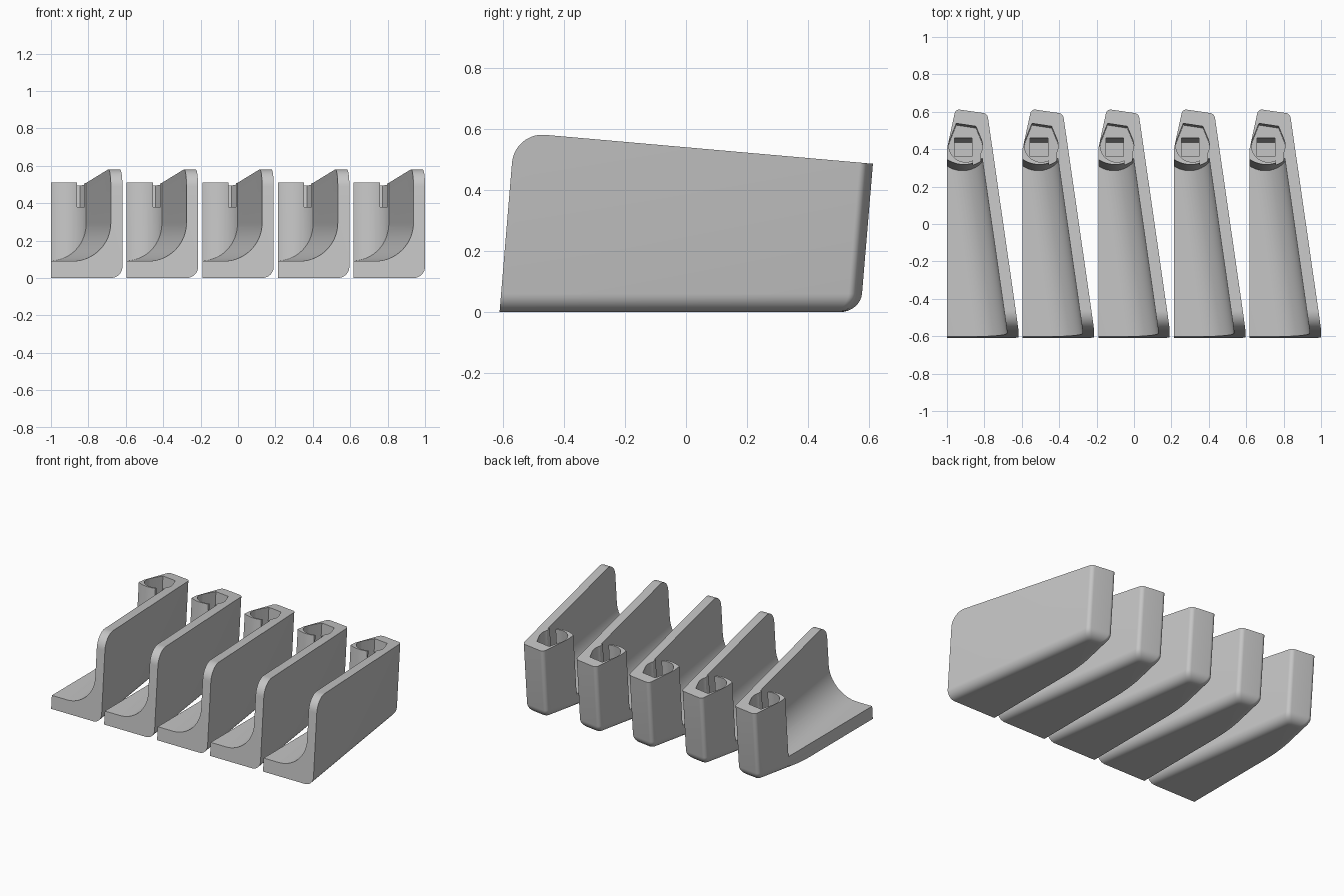
import bpy, bmesh, math
from mathutils import Vector

if "Cube" in bpy.data.objects:
    bpy.data.objects.remove(bpy.data.objects["Cube"])

LEAN = 0.084          # backward lean of all upright surfaces
TAPER = -0.143        # x drift of the wall per unit of depth
STEP = 0.4045         # spacing of the row


def lean(p):
    return (p[0], p[1] + LEAN * p[2], p[2])


def loft(name, loops):
    """Closed solid through matching loops of 3D points."""
    bm = bmesh.new()
    rings = [[bm.verts.new(p) for p in loop] for loop in loops]
    n = len(rings[0])
    for a, b in zip(rings, rings[1:]):
        for i in range(n):
            j = (i + 1) % n
            bm.faces.new((a[i], a[j], b[j], b[i]))
    bm.faces.new(rings[0][::-1])
    bm.faces.new(rings[-1])
    bmesh.ops.recalc_face_normals(bm, faces=bm.faces)
    mesh = bpy.data.meshes.new(name)
    bm.to_mesh(mesh)
    bm.free()
    obj = bpy.data.objects.new(name, mesh)
    bpy.context.collection.objects.link(obj)
    return obj


def column(name, outline, z0, z1):
    return loft(name, [[lean((x, y, z)) for x, y in outline] for z in (z0, z1)])


def fillet(a, p, b, r, n=8):
    """Arc points replacing corner p between a and b."""
    a, p, b = Vector(a), Vector(p), Vector(b)
    u, v = (a - p).normalized(), (b - p).normalized()
    half = u.angle(v) / 2
    t = r / math.tan(half)
    c = p + (u + v).normalized() * (r / math.sin(half))
    s, e = (p + u * t - c).normalized(), (p + v * t - c).normalized()
    w = s.angle(e)
    return [tuple(c + (s * math.sin(w * (1 - i / n)) + e * math.sin(w * i / n)) * (r / math.sin(w)))
            for i in range(n + 1)]


def combine(obj, tool, op):
    mod = obj.modifiers.new(op, 'BOOLEAN')
    mod.operation, mod.solver, mod.object = op, 'EXACT', tool
    bpy.context.view_layer.objects.active = obj
    bpy.ops.object.modifier_apply(modifier=mod.name)
    bpy.data.objects.remove(tool)


def meet(l1, l2):
    """Intersection of two lines given as (point, direction)."""
    (p, d), (q, e) = l1, l2
    k = ((q[0] - p[0]) * e[1] - (q[1] - p[1]) * e[0]) / (d[0] * e[1] - d[1] * e[0])
    return (p[0] + k * d[0], p[1] + k * d[1])


def plan(inset):
    """Plan outline; the outer, rear and slanted sides move inwards."""
    def line(a, b, d):
        a, b = Vector(a), Vector(b)
        t = (b - a).normalized()
        return (a + Vector((t.y, -t.x)) * d, t)
    left = line((0, 0.3), (0, -0.8), 0)
    front = line((0, -0.8), (0.5, -0.8), 0)
    right = line((0.382, -0.61), (0.382 + TAPER * 1.13, 0.52), -inset)
    back = line((0.203, 0.551), (0.053, 0.573), -inset)
    slant = line((0.043, 0.56), (0, 0.36), -inset)
    lines = [left, front, right, back, slant]
    c = [meet(lines[i], lines[(i + 1) % 5]) for i in range(5)]
    return [c[0], c[1]] + fillet(c[1], c[2], c[3], 0.03) + fillet(c[2], c[3], c[4], 0.025) + [c[4]]


# main body: leaning plan with a rounded bottom edge
R = 0.06
loops = []
for i in range(9):
    a = math.radians(90 * i / 8)
    z = R * (1 - math.cos(a))
    loops.append([lean((x, y, z)) for x, y in plan(R * (1 - math.sin(a)))])
loops.append([lean((x, y, 0.8)) for x, y in plan(0)])
body = loft("holder", loops)

# side silhouette: leaning front, rounded top corner, sloping top
corner = (-0.561, 0.589)
bottom, rear = (-0.61 - LEAN * 0.1, -0.1), (0.8, 0.469)
side = [(0.8, -0.1), bottom] + fillet(bottom, corner, rear, 0.1, 14) + [rear]
combine(body, loft("silhouette", [[(x, y, z) for y, z in side] for x in (-0.3, 0.8)]), 'INTERSECT')

# channel beside the wall, curving up from the floor
arc = [(-0.205 + 0.205 * math.cos(t), 0.295 + 0.205 * math.sin(t))
       for t in [math.radians(-90 * i / 16) for i in range(17)]]
section = [(0, 1.0)] + arc + [(-0.7, 0.09), (-0.7, 1.0)]
channel = loft("channel", [[lean((0.32 + TAPER * (y + 0.61) + u, y, z)) for u, z in section]
                           for y in (-0.9, 0.7)])

# rear tower left standing, with a bowed front
bow = [(0.09 + 0.16 * math.sin(t), 0.435 - 0.16 * math.cos(t))
       for t in [math.radians(-90 + 180 * i / 24) for i in range(25)]]
combine(channel, column("tower", [(-0.07, 0.9)] + bow + [(0.25, 0.9)], -0.2, 1.2), 'DIFFERENCE')
combine(body, channel, 'DIFFERENCE')

# socket in the tower
ring = [(0.1 + 0.09 * math.cos(t), 0.378 + 0.09 * math.sin(t))
        for t in [math.radians(20 - 220 * i / 24) for i in range(25)]]
combine(body, column("socket", [(0.05, 0.497), (0.155, 0.481)] + ring, 0.375, 0.9), 'DIFFERENCE')


def box(name, x0, x1, y0, y1, z0, z1):
    return column(name, [(x0, y0), (x1, y0), (x1, y1), (x0, y1)], z0, z1)


# slot through the tower front and square well in the socket floor
combine(body, box("slot", 0.14, 0.18, 0.2, 0.37, 0.38, 0.9), 'DIFFERENCE')
combine(body, box("well", 0.04, 0.135, 0.33, 0.428, 0.08, 0.5), 'DIFFERENCE')

# finish and repeat the row
grey = bpy.data.materials.new("plain grey")
grey.diffuse_color = (0.56, 0.56, 0.56, 1)
grey.use_nodes = True
grey.node_tree.nodes["Principled BSDF"].inputs["Base Color"].default_value = grey.diffuse_color
body.data.materials.clear()
body.data.materials.append(grey)
for o in bpy.context.selected_objects:
    o.select_set(False)
body.select_set(True)
bpy.context.view_layer.objects.active = body
bpy.ops.object.shade_smooth_by_angle(angle=math.radians(25))
body.location.x = -1
for i in range(1, 5):
    copy = body.copy()
    copy.location.x = -1 + STEP * i
    bpy.context.collection.objects.link(copy)
